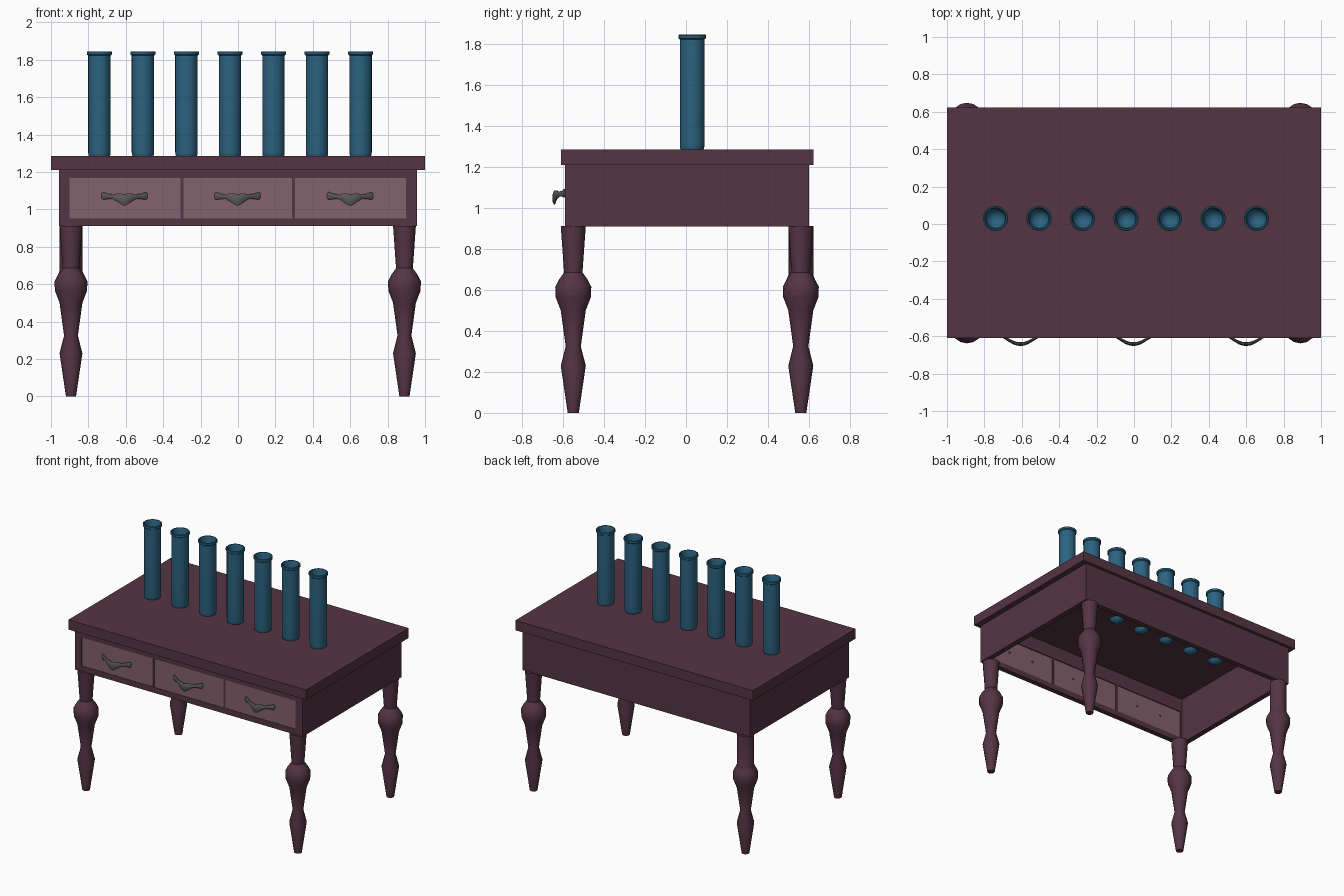
import bpy, bmesh, math
from mathutils import Vector

if "Cube" in bpy.data.objects:
    bpy.data.objects.remove(bpy.data.objects["Cube"])


def material(name, rgb):
    m = bpy.data.materials.new(name)
    m.diffuse_color = (*rgb, 1)
    m.use_nodes = True
    m.node_tree.nodes["Principled BSDF"].inputs["Base Color"].default_value = m.diffuse_color
    return m


WOOD = material("dark_wood", (0.09, 0.035, 0.055))
PANEL = material("light_wood", (0.23, 0.12, 0.155))
GLASS = material("blue_glass", (0.025, 0.125, 0.22))
METAL = material("dark_metal", (0.10, 0.10, 0.10))


def finish(bm, name, mat, smooth=None):
    bmesh.ops.recalc_face_normals(bm, faces=bm.faces)
    me = bpy.data.meshes.new(name)
    bm.to_mesh(me)
    bm.free()
    ob = bpy.data.objects.new(name, me)
    bpy.context.collection.objects.link(ob)
    me.materials.append(mat)
    if smooth:
        bpy.ops.object.select_all(action='DESELECT')
        ob.select_set(True)
        bpy.context.view_layer.objects.active = ob
        bpy.ops.object.shade_smooth_by_angle(angle=math.radians(smooth))
    return ob


def boxes(name, mat, spans):
    """Each span is (x0, x1, y0, y1, z0, z1)."""
    bm = bmesh.new()
    for x0, x1, y0, y1, z0, z1 in spans:
        for v in bmesh.ops.create_cube(bm, size=1)["verts"]:
            v.co = Vector((x0 if v.co.x < 0 else x1,
                           y0 if v.co.y < 0 else y1,
                           z0 if v.co.z < 0 else z1))
    return finish(bm, name, mat)


def loft(bm, rings):
    """Skin a list of equal-length point rings and cap both ends."""
    vs = [[bm.verts.new(p) for p in r] for r in rings]
    n = len(vs[0])
    for a, b in zip(vs, vs[1:]):
        for i in range(n):
            j = (i + 1) % n
            bm.faces.new((a[i], a[j], b[j], b[i]))
    bm.faces.new(vs[0])
    bm.faces.new(vs[-1])


def lathe(name, mat, profile, x, y, sides, smooth):
    bm = bmesh.new()
    ang = [2 * math.pi * i / sides for i in range(sides)]
    loft(bm, [[(x + r * math.cos(a), y + r * math.sin(a), z) for a in ang]
              for r, z in profile])
    return finish(bm, name, mat, smooth)


TUBE_X = [-0.741 + 0.2327 * i for i in range(7)]
TUBE_Y = 0.03

# Tabletop slab, hollowed underneath, with a hole for each tube
top = boxes("tabletop", WOOD, [(-1, 1, -0.61, 0.623, 1.21, 1.285)])
recess = boxes("recess_cutter", WOOD, [(-0.917, 0.917, -0.55, 0.56, 1.1, 1.275)])
bm = bmesh.new()
ang = [2 * math.pi * i / 24 for i in range(24)]
for x in TUBE_X:
    loft(bm, [[(x + 0.053 * math.cos(a), TUBE_Y + 0.053 * math.sin(a), z)
               for a in ang] for z in (1.15, 1.35)])
holes = finish(bm, "hole_cutter", WOOD)
for cutter in (recess, holes):
    cutter.hide_render = True
    cutter.hide_set(True)
    mod = top.modifiers.new("cut", 'BOOLEAN')
    mod.operation, mod.solver, mod.object = 'DIFFERENCE', 'EXACT', cutter

# Hollow apron: back, sides, and a front frame with three openings
X, YF, YB, T, Z0, Z1 = 0.957, -0.59, 0.6, 0.04, 0.91, 1.21
boxes("apron_back", WOOD, [(-X, X, YB - T, YB, Z0, Z1)])
for side, s in (("left", -1), ("right", 1)):
    a, b = sorted((s * X, s * (X - T)))
    boxes(f"apron_{side}", WOOD, [(a, b, YF + T, YB - T, Z0, Z1)])
F = (YF, YF + T)
boxes("apron_front_frame", WOOD, [
    (-X, X, *F, Z0, 0.952), (-X, X, *F, 1.168, Z1),
    (-X, -0.902, *F, 0.952, 1.168), (0.898, X, *F, 0.952, 1.168),
    (-0.308, -0.292, *F, 0.952, 1.168), (0.29, 0.306, *F, 0.952, 1.168)])

# Drawer fronts with bow handles
# handle station: x, y, top z, bottom z, half depth
HALF = [(0.123, -0.592, 1.086, 1.060, 0.003), (0.116, -0.594, 1.094, 1.050, 0.008),
        (0.09, -0.603, 1.084, 1.054, 0.009), (0.062, -0.621, 1.080, 1.054, 0.009),
        (0.04, -0.633, 1.086, 1.040, 0.010), (0.02, -0.640, 1.086, 1.026, 0.010)]
STATIONS = [(-x, *r) for x, *r in HALF] + [(0, -0.642, 1.082, 1.016, 0.010)] + HALF[::-1]
for label, x0, x1 in (("left", -0.902, -0.308), ("middle", -0.292, 0.29),
                      ("right", 0.306, 0.898)):
    boxes(f"drawer_front_{label}", PANEL, [(x0, x1, YF + 0.003, YF + 0.033, 0.952, 1.168)])
    cx = (x0 + x1) / 2 - 0.002
    bm = bmesh.new()
    ang = [2 * math.pi * i / 10 for i in range(10)]
    loft(bm, [[(cx + x, y + d * math.cos(a), (t + b) / 2 + (t - b) / 2 * math.sin(a))
               for a in ang] for x, y, t, b, d in STATIONS])
    # posts passing through the drawer front
    for s in (-1, 1):
        loft(bm, [[(cx + s * 0.108 + 0.009 * math.cos(a), y, 1.07 + 0.009 * math.sin(a))
                   for a in ang] for y in (-0.596, -0.55)])
    finish(bm, f"drawer_handle_{label}", METAL, 40)

# Turned legs; the back left one has a straight upper shaft
LOWER = [(0.027, 0), (0.061, 0.23), (0.037, 0.325), (0.061, 0.50), (0.086, 0.565),
         (0.088, 0.615)]
TAPER = LOWER + [(0.07, 0.65), (0.045, 0.685), (0.061, 0.912)]
STRAIGHT = LOWER + [(0.07, 0.65), (0.061, 0.67), (0.061, 0.912)]
for name, x, y, prof in (("front_left_leg", -0.893, -0.55, TAPER),
                         ("front_right_leg", 0.89, -0.55, TAPER),
                         ("back_left_leg", -0.893, 0.56, STRAIGHT),
                         ("back_right_leg", 0.89, 0.56, TAPER)):
    lathe(name, WOOD, prof, x, y, 16, 30)

# Row of hollow round-bottomed tubes standing in the holes
def bowl(r, z, steps=6):
    return [(r * math.sin(t), z - r * math.cos(t))
            for t in (math.pi / 2 * (i + 0.3) / (steps + 0.3) for i in range(steps + 1))]


TUBE = (bowl(0.06, 1.305) + [(0.06, 1.822), (0.067, 1.828), (0.067, 1.842), (0.064, 1.845),
        (0.058, 1.845), (0.052, 1.825)] + bowl(0.052, 1.305)[::-1])
for i, x in enumerate(TUBE_X):
    lathe(f"tube_{i + 1}", GLASS, TUBE, x, TUBE_Y, 24, 35)
